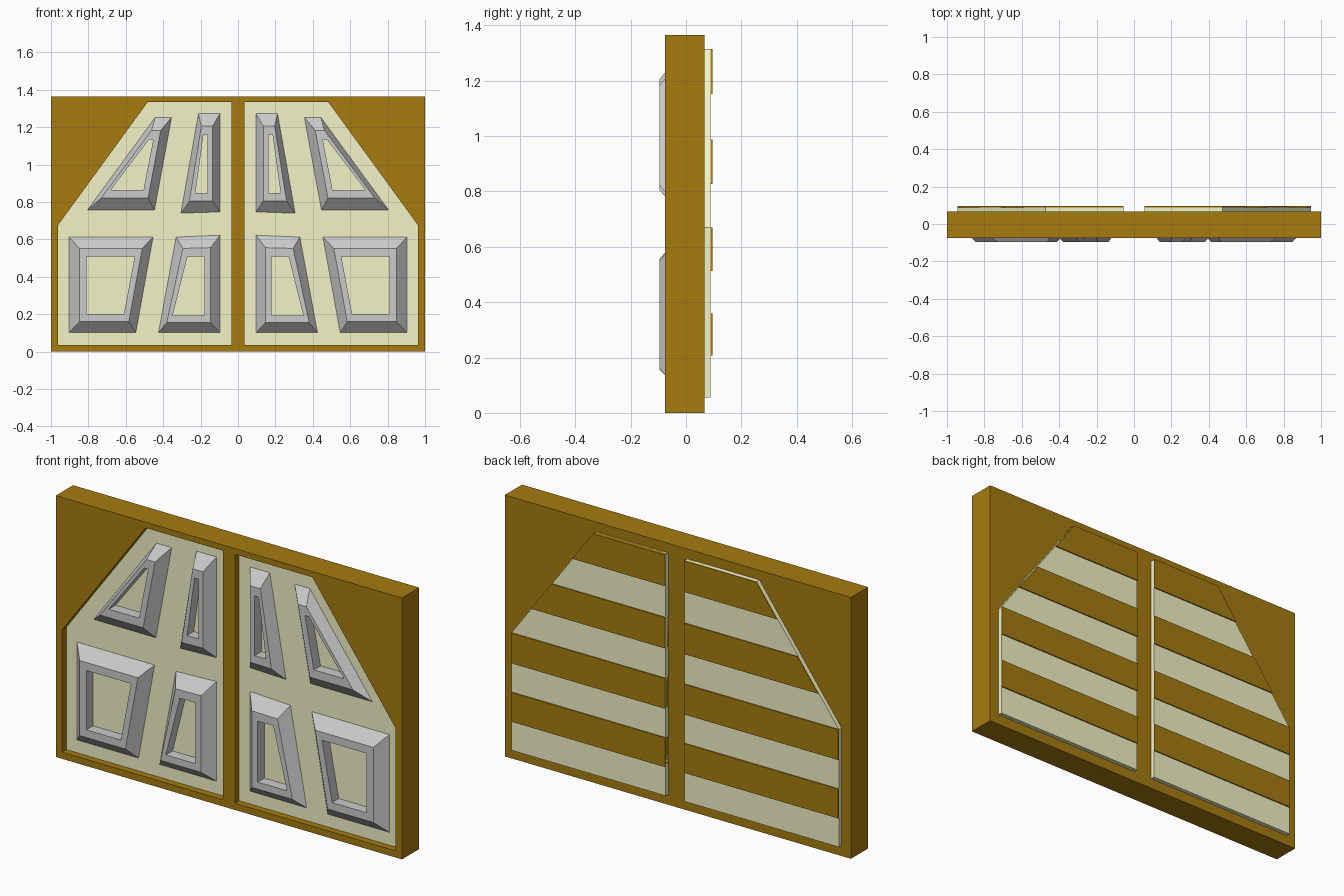
import bpy, bmesh

if "Cube" in bpy.data.objects:
    bpy.data.objects.remove(bpy.data.objects["Cube"])


def material(name, rgb):
    m = bpy.data.materials.new(name)
    m.diffuse_color = (*rgb, 1)
    m.use_nodes = True
    m.node_tree.nodes["Principled BSDF"].inputs["Base Color"].default_value = m.diffuse_color
    return m


BROWN = material("brown_wood", (0.385, 0.2, 0.005))
CREAM = material("cream_paint", (0.9, 0.9, 0.57))


def loft(name, rings, mat=None, closed=False, mirror=True):
    """Skin successive (outline, y) rings; cap the ends, or join last to first if closed."""
    bm = bmesh.new()
    loops = [[bm.verts.new((x, y, z)) for x, z in pts] for pts, y in rings]
    pairs = list(zip(loops, loops[1:]))
    if closed:
        pairs.append((loops[-1], loops[0]))
    else:
        bm.faces.new(loops[0])
        bm.faces.new(loops[-1])
    for a, b in pairs:
        n = len(a)
        for i in range(n):
            j = (i + 1) % n
            bm.faces.new((a[i], a[j], b[j], b[i]))
    bmesh.ops.recalc_face_normals(bm, faces=bm.faces)
    me = bpy.data.meshes.new(name)
    bm.to_mesh(me)
    bm.free()
    ob = bpy.data.objects.new(name, me)
    bpy.context.collection.objects.link(ob)
    if mat:
        me.materials.append(mat)
    if mirror:
        ob.modifiers.new("mirror", 'MIRROR').use_mirror_merge = False
    return ob


def prism(name, pts, y0, y1, mat=None, mirror=True):
    return loft(name, [(pts, y0), (pts, y1)], mat, mirror=mirror)


# Outer slab with two clipped-corner pockets in the front
frame = prism("door_frame", [(-1, 0), (1, 0), (1, 1.365), (-1, 1.365)],
              -0.075, 0.067, BROWN, mirror=False)
front = [(0.035, 0.035), (0.963, 0.035), (0.963, 0.675), (0.482, 1.335), (0.035, 1.335)]
cutter = prism("pocket_cutter", front, -0.12, -0.03, BROWN)
cutter.hide_render = True
cutter.display_type = 'WIRE'
cut = frame.modifiers.new("pockets", 'BOOLEAN')
cut.object = cutter
cut.operation = 'DIFFERENCE'
cut.solver = 'EXACT'

# Cream door leaves: recessed in front, raised behind
prism("front_panel", front, -0.04, -0.025, CREAM)
X0, X1, XT, Z0, ZC, Z1 = 0.055, 0.945, 0.472, 0.055, 0.67, 1.315
back = [(X0, Z0), (X1, Z0), (X1, ZC), (XT, Z1), (X0, Z1)]
prism("back_panel", back, 0.06, 0.089, CREAM)


# Brown slats across the back, clipped to the leaf outline
def edge_x(z):
    return X1 if z <= ZC else X1 + (XT - X1) * (z - ZC) / (Z1 - ZC)


for i, (a, b) in enumerate([(0.207, 0.36), (0.512, 0.67), (0.827, 0.988), (1.152, Z1)]):
    pts = [(X0, a), (edge_x(a), a), (edge_x(b), b), (X0, b)]
    prism(f"back_slat_{i + 1}", pts, 0.07, 0.095, BROWN)

# Bevelled mouldings: outer outline on the panel, and the straight inner opening
mouldings = {
    "lower_inner_moulding": ([(0.095, 0.1), (0.427, 0.1), (0.332, 0.615), (0.095, 0.625)],
                             [(0.18, 0.192), (0.35, 0.192), (0.27, 0.51), (0.18, 0.51)]),
    "lower_outer_moulding": ([(0.545, 0.1), (0.905, 0.1), (0.905, 0.615), (0.452, 0.615)],
                             [(0.61, 0.2), (0.81, 0.2), (0.81, 0.51), (0.552, 0.51)]),
    "upper_inner_moulding": ([(0.095, 0.745), (0.307, 0.738), (0.212, 1.275), (0.095, 1.275)],
                             [(0.163, 0.848), (0.228, 0.848), (0.185, 1.16), (0.163, 1.16)]),
    "upper_outer_moulding": ([(0.445, 0.755), (0.808, 0.755), (0.442, 1.255), (0.353, 1.255)],
                             [(0.505, 0.865), (0.68, 0.865), (0.475, 1.135), (0.453, 1.135)]),
}
for name, (outer, inner) in mouldings.items():
    mid = [(a + (c - a) * 0.6, b + (d - b) * 0.6) for (a, b), (c, d) in zip(outer, inner)]
    loft(name, [(outer, -0.038), (mid, -0.095), (inner, -0.095), (inner, -0.038)], closed=True)
